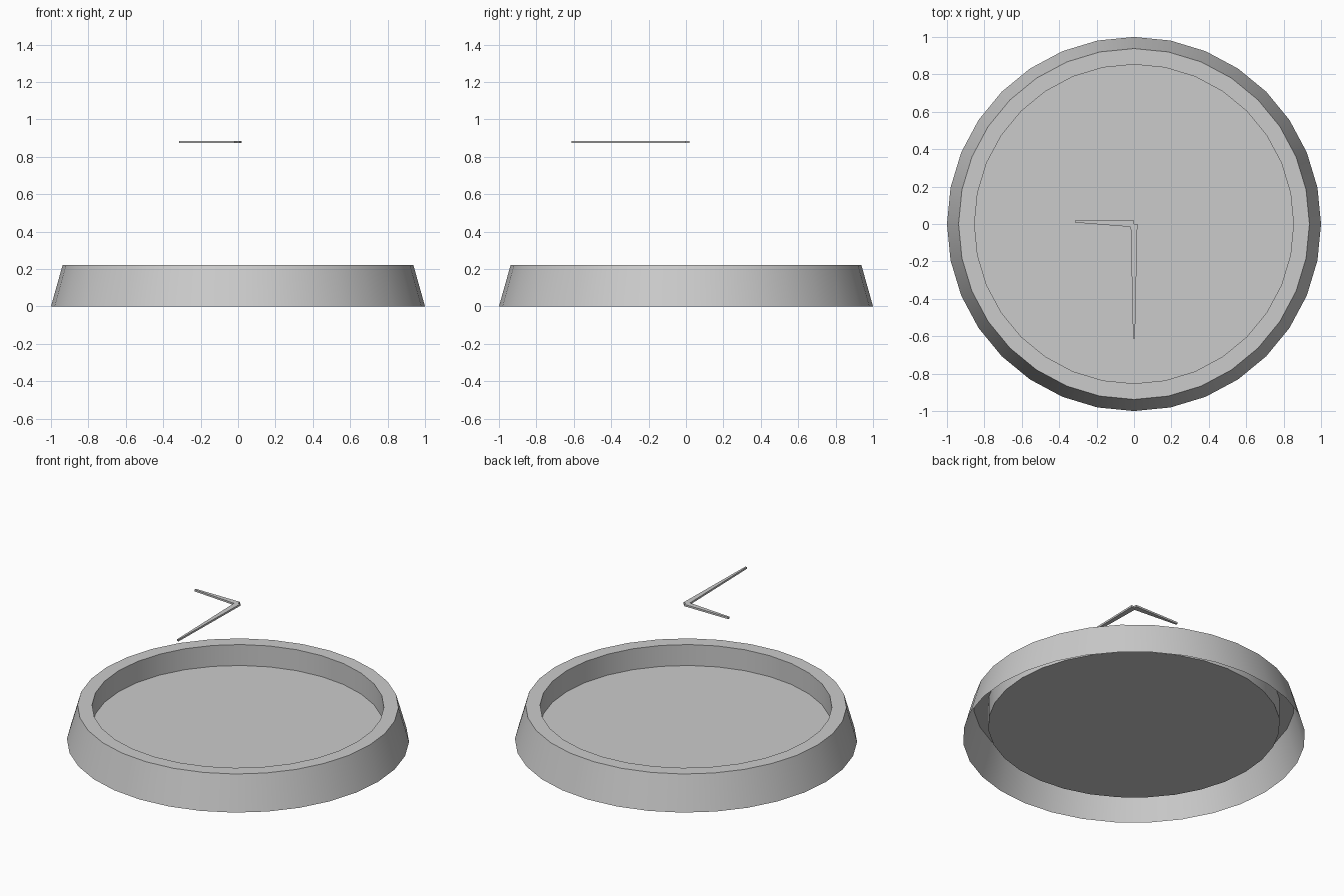
import bpy, bmesh
from math import cos, sin, pi

if "Cube" in bpy.data.objects:
    bpy.data.objects.remove(bpy.data.objects["Cube"])

SIDES = 32


def add_object(name, bm):
    bmesh.ops.recalc_face_normals(bm, faces=bm.faces)
    mesh = bpy.data.meshes.new(name)
    bm.to_mesh(mesh)
    bm.free()
    obj = bpy.data.objects.new(name, mesh)
    bpy.context.collection.objects.link(obj)
    return obj


def lathe(name, profile, cap_end=False):
    bm = bmesh.new()
    rings = [[bm.verts.new((r * cos(2 * pi * i / SIDES), r * sin(2 * pi * i / SIDES), z))
              for i in range(SIDES)] for r, z in profile]
    for a, b in zip(rings, rings[1:]):
        for i in range(SIDES):
            j = (i + 1) % SIDES
            bm.faces.new((a[i], a[j], b[j], b[i]))
    if cap_end:
        bm.faces.new(rings[-1])
    return add_object(name, bm)


def hand(name, outline, z0, z1):
    bm = bmesh.new()
    face = bm.faces.new([bm.verts.new((x, y, z0)) for x, y in outline])
    new = bmesh.ops.extrude_face_region(bm, geom=[face], use_keep_orig=True)["geom"]
    top = [v for v in new if isinstance(v, bmesh.types.BMVert)]
    bmesh.ops.translate(bm, verts=top, vec=(0, 0, z1 - z0))
    return add_object(name, bm)


# Clock case: sloped outer wall, flat rim, recessed face, open underneath
case = lathe("clock_case", [(1, 0), (0.938, 0.22), (0.853, 0.22), (0.853, 0.085)], cap_end=True)
bpy.context.view_layer.objects.active = case
case.select_set(True)
bpy.ops.object.shade_smooth_by_angle(angle=pi / 6)

# Tapered hands floating above the face
hand("hour_hand", [(0, 0.02), (-0.315, 0.02), (-0.315, 0.008), (0, -0.017)], 0.873, 0.885)
hand("minute_hand", [(0.018, 0), (-0.018, 0), (-0.005, -0.613), (0.005, -0.613)], 0.873, 0.885)
